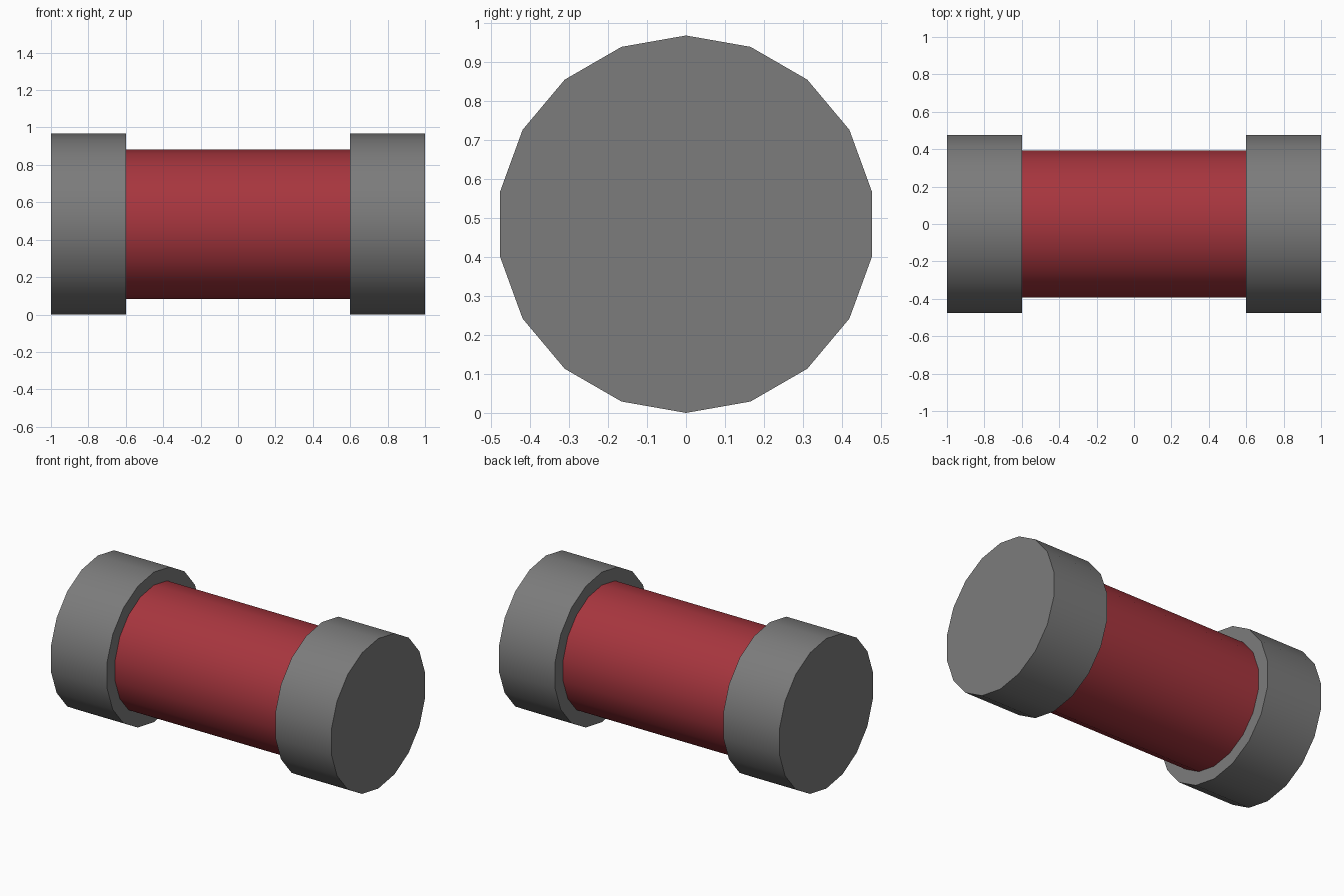
import bpy
import math

if "Cube" in bpy.data.objects:
    bpy.data.objects.remove(bpy.data.objects["Cube"])

SIDES = 18
CAP_R = 0.4835
BODY_R = 0.40


def material(name, rgb):
    m = bpy.data.materials.new(name)
    m.diffuse_color = (*rgb, 1.0)
    m.use_nodes = True
    m.node_tree.nodes["Principled BSDF"].inputs["Base Color"].default_value = m.diffuse_color
    return m


grey = material("dark_grey", (0.20, 0.20, 0.20))
red = material("deep_red", (0.386, 0.036, 0.048))


def x_cylinder(name, radius, x0, x1, mat):
    """Cylinder along x with a corner pointing straight up."""
    bpy.ops.mesh.primitive_cylinder_add(vertices=SIDES, radius=radius, depth=x1 - x0)
    ob = bpy.context.object
    ob.name = name
    # lay the axis along x; one corner lands on +z, its opposite on -z
    ob.rotation_euler = (math.pi / 2, 0, math.pi / 2)
    bpy.ops.object.transform_apply(location=False, rotation=True, scale=False)
    ob.location = ((x0 + x1) / 2, 0, CAP_R)
    ob.data.materials.append(mat)
    bpy.ops.object.shade_smooth_by_angle(angle=math.radians(35))
    return ob


# Red middle barrel
x_cylinder("barrel", BODY_R, -0.605, 0.605, red)

# Wider grey end caps
x_cylinder("left_cap", CAP_R, -1.0, -0.6, grey)
x_cylinder("right_cap", CAP_R, 0.6, 1.0, grey)
